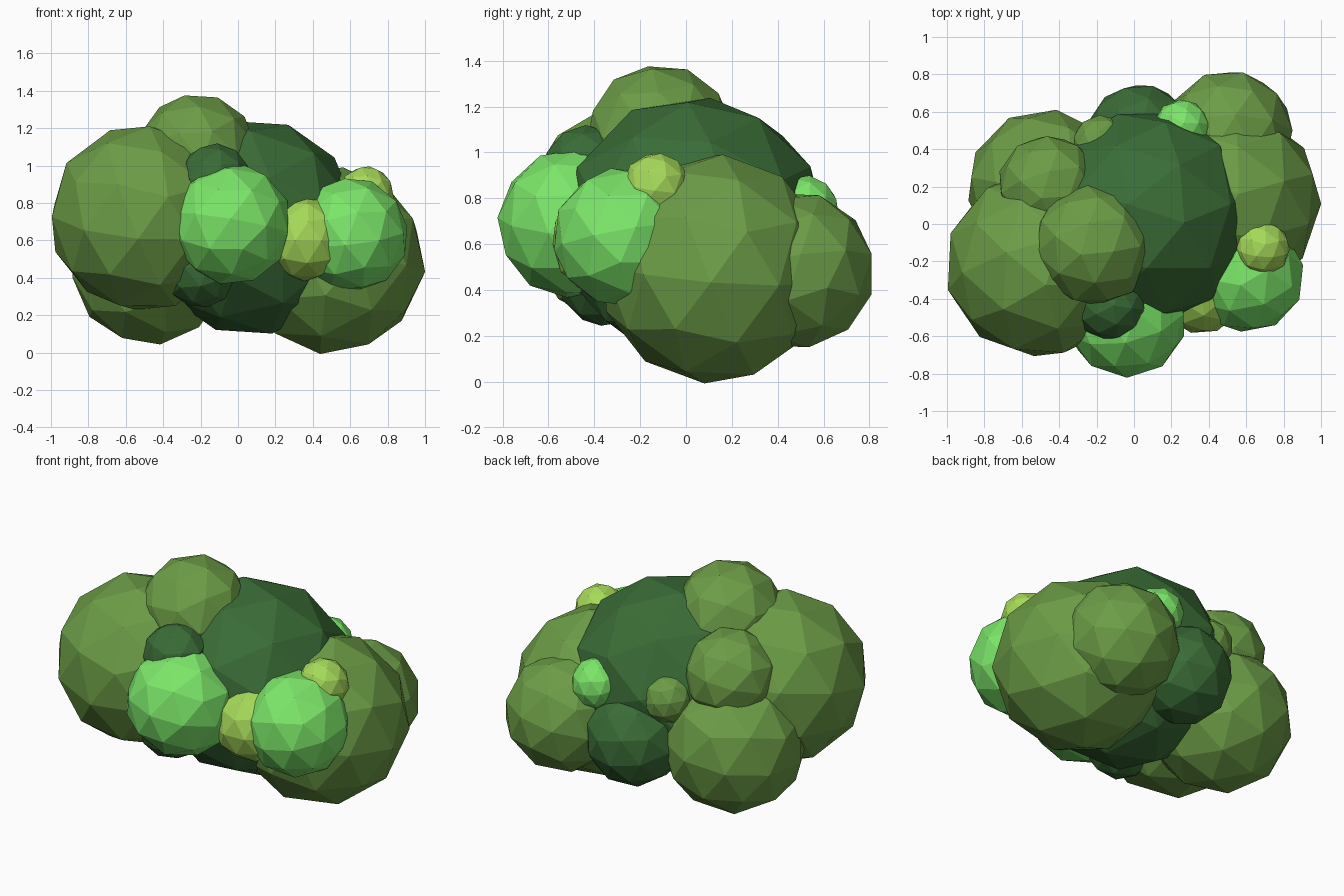
import bpy, random

if "Cube" in bpy.data.objects:
    bpy.data.objects.remove(bpy.data.objects["Cube"])

random.seed(4)


def material(name, rgb):
    m = bpy.data.materials.new(name)
    m.diffuse_color = (*rgb, 1)
    m.use_nodes = True
    m.node_tree.nodes["Principled BSDF"].inputs["Base Color"].default_value = m.diffuse_color
    return m


OLIVE = material("olive green", (0.15, 0.335, 0.062))
DARK = material("dark green", (0.042, 0.15, 0.037))
BRIGHT = material("bright green", (0.20, 0.79, 0.14))
LIME = material("yellow green", (0.38, 0.70, 0.10))


# One faceted leaf clump, tilted a little so clumps do not line up
def clump(name, centre, radius, mat, tilt=None):
    rand = [random.uniform(-0.25, 0.25), random.uniform(-0.25, 0.25), random.uniform(0, 6.28)]
    bpy.ops.mesh.primitive_ico_sphere_add(subdivisions=2, radius=radius * 1.025, location=centre)
    ob = bpy.context.object
    ob.rotation_mode = 'ZYX' if tilt else 'XYZ'
    ob.rotation_euler = tilt or rand
    ob.name = name
    ob.data.materials.append(mat)


# Large and medium olive foliage
clump("left_front_foliage", (-0.51, -0.215, 0.72), 0.492, OLIVE)
clump("right_foliage", (0.50, 0.12, 0.492), 0.492, OLIVE, (-0.08, 0.12, 0.3))
clump("right_back_foliage", (0.51, 0.48, 0.485), 0.337, OLIVE)
clump("left_back_foliage", (-0.475, 0.195, 0.46), 0.41, OLIVE)
clump("top_foliage", (-0.22, -0.115, 1.06), 0.318, OLIVE)
clump("left_upper_foliage", (-0.455, 0.20, 0.87), 0.27, OLIVE)
clump("back_small_foliage", (-0.175, 0.43, 0.74), 0.15, OLIVE)

# Dark inner foliage
clump("centre_foliage", (0.075, 0.035, 0.67), 0.568, DARK, (0.05, 0.34, 0.3))
clump("back_dark_foliage", (0.03, 0.46, 0.455), 0.285, DARK)
clump("front_upper_dark_foliage", (-0.125, -0.43, 0.925), 0.19, DARK)
clump("front_lower_dark_foliage", (-0.20, -0.35, 0.45), 0.205, DARK)

# Bright new growth
clump("front_bright_foliage", (-0.04, -0.495, 0.69), 0.32, BRIGHT)
clump("right_bright_foliage", (0.605, -0.275, 0.63), 0.30, BRIGHT)
clump("back_bright_foliage", (0.255, 0.515, 0.75), 0.148, BRIGHT)

# Yellow-green sprigs
clump("front_lime_foliage", (0.36, -0.36, 0.61), 0.223, LIME)
clump("right_lime_foliage", (0.685, -0.13, 0.85), 0.145, LIME)
